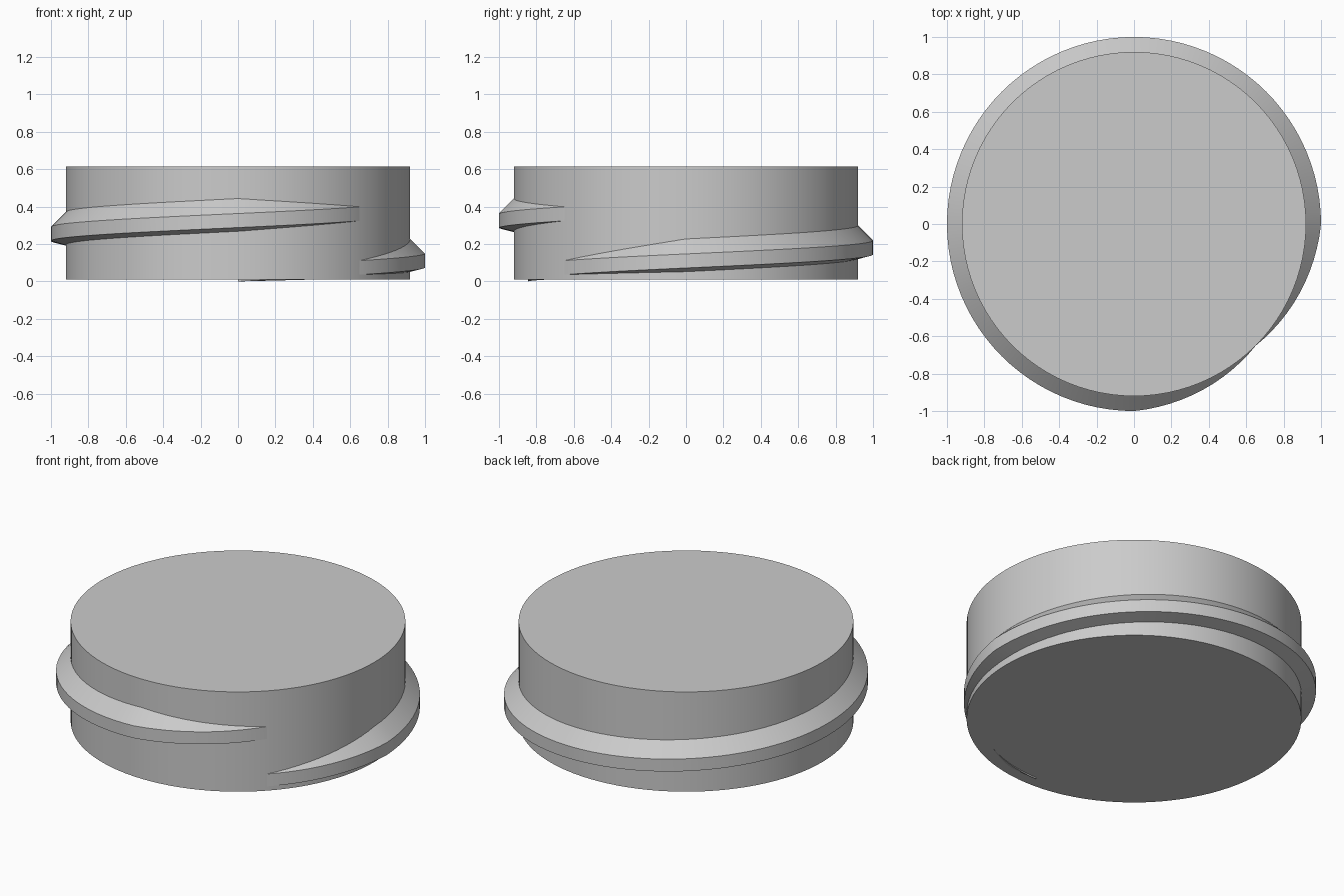
import bpy, bmesh, math

cube = bpy.data.objects.get("Cube")
if cube:
    bpy.data.objects.remove(cube, do_unlink=True)

grey = bpy.data.materials.new("light grey plastic")
grey.use_nodes = True
COLOUR = (0.6, 0.6, 0.6, 1)
grey.diffuse_color = COLOUR
grey.node_tree.nodes["Principled BSDF"].inputs["Base Color"].default_value = COLOUR


def finish(obj, name):
    obj.name = name
    obj.data.materials.append(grey)
    bpy.ops.object.select_all(action="DESELECT")
    obj.select_set(True)
    bpy.context.view_layer.objects.active = obj
    bpy.ops.object.shade_smooth_by_angle(angle=math.radians(30))


# Plug body
bottom, top = 0.01, 0.615
bpy.ops.mesh.primitive_cylinder_add(vertices=96, radius=0.92, depth=top - bottom,
                                    location=(0, 0, (top + bottom) / 2))
finish(bpy.context.object, "plug_body")

# Screw thread: a buttress section swept along a helix, sinking into the body at both ends
INNER, OUTER, HALF, RISE = 0.84, 1.0, 0.0375, 0.288
TURNS, STEPS = 1.25, 120
bm = bmesh.new()
rings = []
for i in range(STEPS + 1):
    turn = TURNS * i / STEPS
    angle = math.tau * turn - math.pi / 2
    fade = min(1, turn * 4, (TURNS - turn) * 4)
    depth = (OUTER - INNER) * fade
    mid = HALF + RISE * turn
    section = [(INNER, mid - HALF - 0.25 * depth), (INNER + depth, mid - HALF),
               (INNER + depth, mid + HALF), (INNER, mid + HALF + depth)]
    rings.append([bm.verts.new((r * math.cos(angle), r * math.sin(angle), z))
                  for r, z in section])
for a, b in zip(rings, rings[1:]):
    for k in range(4):
        n = (k + 1) % 4
        bm.faces.new((a[k], b[k], b[n], a[n]))
bmesh.ops.remove_doubles(bm, verts=bm.verts, dist=1e-5)
bmesh.ops.recalc_face_normals(bm, faces=bm.faces)
mesh = bpy.data.meshes.new("screw_thread")
bm.to_mesh(mesh)
bm.free()
thread = bpy.data.objects.new("screw_thread", mesh)
bpy.context.collection.objects.link(thread)
finish(thread, "screw_thread")
